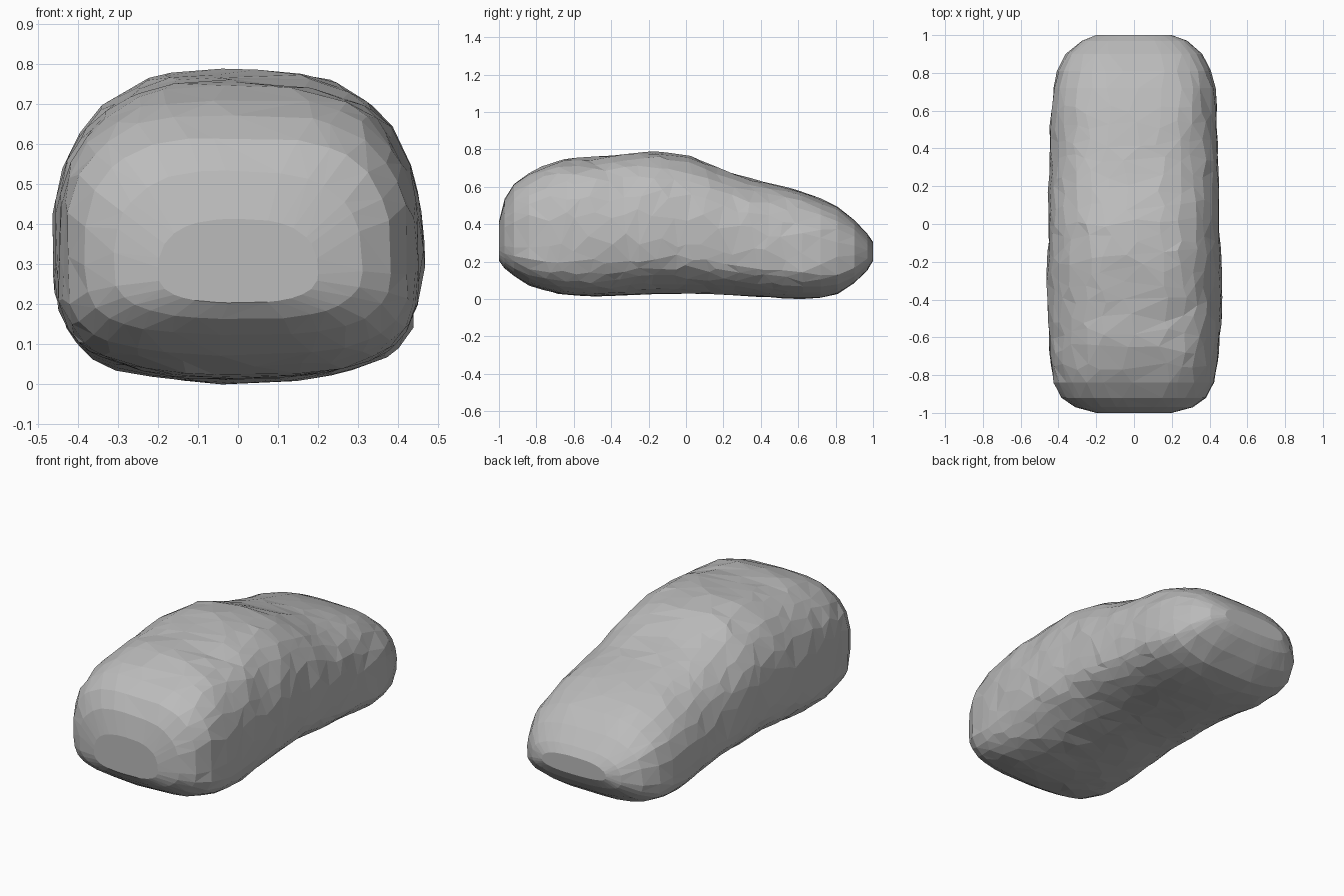
import bpy, bmesh, math, random
from mathutils import Vector, noise

cube = bpy.data.objects.get("Cube")
if cube:
    bpy.data.objects.remove(cube, do_unlink=True)
random.seed(7)

# Stations along the stone: y, underside, crown, half width, top squareness, underside squareness
STATIONS = [
    (-1.00, .21, .42, .20, 2.6, 2.6),
    (-.97, .17, .54, .31, 2.8, 2.8),
    (-.92, .13, .62, .385, 3.0, 3.0),
    (-.84, .08, .68, .43, 3.0, 3.0),
    (-.69, .03, .755, .45, 2.9, 2.9),
    (-.50, .02, .765, .46, 2.8, 2.7),
    (-.20, .03, .80, .46, 2.7, 2.4),
    (.00, .035, .78, .455, 2.6, 2.3),
    (.22, .03, .69, .45, 2.6, 2.3),
    (.42, .015, .63, .445, 2.7, 2.3),
    (.67, .005, .57, .44, 2.8, 2.5),
    (.81, .03, .50, .405, 2.9, 2.6),
    (.90, .09, .43, .36, 2.9, 2.7),
    (.97, .16, .355, .28, 2.7, 2.6),
    (1.00, .21, .31, .20, 2.5, 2.5),
]
SIDES = 28


def station(y):
    """Blend the two stations either side of y."""
    y = max(-1, min(1, y))
    for a, b in zip(STATIONS, STATIONS[1:]):
        if y <= b[0]:
            f = (y - a[0]) / (b[0] - a[0])
            return [p + (q - p) * f for p, q in zip(a, b)]


def power(v, n):
    return math.copysign(abs(v) ** (2 / n), v)


def surface_point(y, angle):
    """Point on a rounded-square section, widest low on the flank."""
    y, low, high, half, top_n, base_n = station(y)
    c, s = math.cos(angle), math.sin(angle)
    waist = low + (high - low) * .36
    n, reach = (top_n, high - waist) if s > 0 else (base_n, waist - low)
    return Vector((half * power(c, n), y, waist + reach * power(s, n)))


# Ring positions: denser through the body, stepped at the rounded ends
rings = [s[0] for s in STATIONS[:4]]
rings += [-.75 + i * .085 for i in range(17)]
rings += [.72] + [s[0] for s in STATIONS[-4:]]

bm = bmesh.new()
loops = []
for i, y in enumerate(rings):
    end = i in (0, len(rings) - 1)
    body = 3 < i < len(rings) - 5
    loop = []
    for k in range(SIDES):
        slide = random.uniform(-.03, .03) if body else 0
        turn = (k + random.uniform(-.3, .3)) * math.tau / SIDES
        p = surface_point(y + slide, turn)
        if not end:
            # Gentle dents and lumps
            bump = 1 + .022 * noise.noise(p * 5) + random.uniform(-.008, .008)
            p.x *= bump
            p.z = .3 + (p.z - .3) * bump
        loop.append(bm.verts.new(p))
    loops.append(loop)

# Skin between rings, then close both ends
for a, b in zip(loops, loops[1:]):
    for k in range(SIDES):
        j = (k + 1) % SIDES
        bm.faces.new((a[k], a[j], b[j], b[k]))
for loop in (loops[0], loops[-1]):
    bm.faces.new(loop)

# Irregular flat facets
bmesh.ops.triangulate(bm, faces=bm.faces[:], quad_method='SHORT_EDGE')
bmesh.ops.recalc_face_normals(bm, faces=bm.faces[:])
floor = min(v.co.z for v in bm.verts)
bmesh.ops.translate(bm, verts=bm.verts[:], vec=(0, 0, -floor))

mesh = bpy.data.meshes.new("boulder")
bm.to_mesh(mesh)
bm.free()
stone = bpy.data.objects.new("boulder", mesh)
bpy.context.collection.objects.link(stone)

# Plain stone grey
grey = bpy.data.materials.new("stone grey")
grey.use_nodes = True
colour = (.5, .5, .5, 1)
grey.diffuse_color = colour
grey.node_tree.nodes["Principled BSDF"].inputs["Base Color"].default_value = colour
mesh.materials.append(grey)
